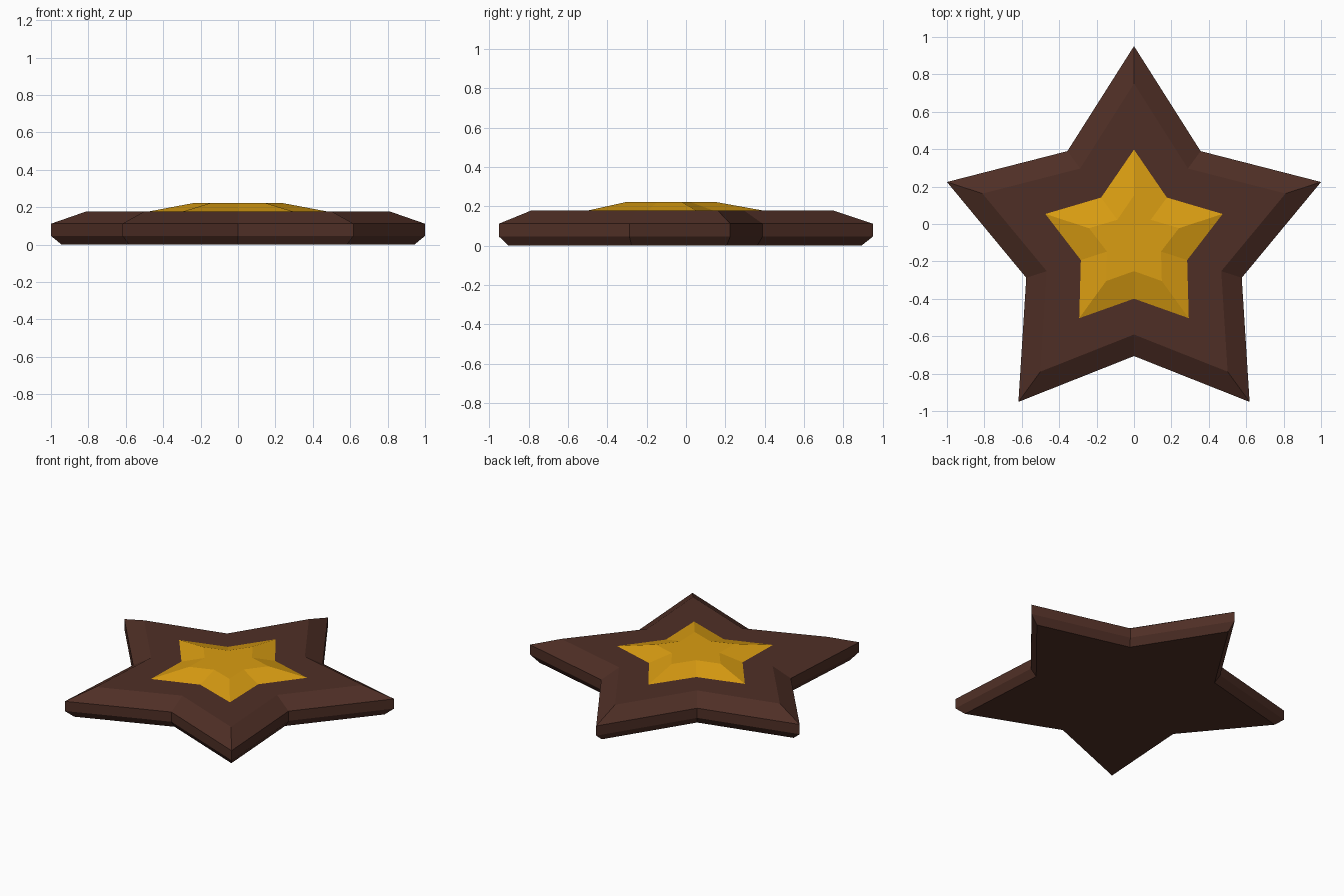
import bpy, bmesh, math

if "Cube" in bpy.data.objects:
    bpy.data.objects.remove(bpy.data.objects["Cube"])

R = 1 / math.sin(math.radians(72))       # tip radius giving a 2 unit width
RATIO = 0.576                            # notch radius / tip radius
CY = -(R - R * math.cos(math.radians(36))) / 2   # centres the star on y


def material(name, rgb):
    m = bpy.data.materials.new(name)
    m.diffuse_color = (*rgb, 1)
    m.use_nodes = True
    m.node_tree.nodes["Principled BSDF"].inputs["Base Color"].default_value = m.diffuse_color
    return m


def star(name, layers, ratio, mat):
    """Stack star outlines given as (tip radius, z) and skin them."""
    bm = bmesh.new()
    rings = []
    for radius, z in layers:
        ring = []
        for i in range(10):
            a = math.radians(90 + 36 * i)
            r = radius * (ratio if i % 2 else 1)
            ring.append(bm.verts.new((r * math.cos(a), CY + r * math.sin(a), z)))
        rings.append(ring)
    for low, high in zip(rings, rings[1:]):
        for i in range(10):
            j = (i + 1) % 10
            bm.faces.new((low[i], low[j], high[j], high[i]))
    bm.faces.new(rings[0][::-1])
    bm.faces.new(rings[-1])
    bmesh.ops.recalc_face_normals(bm, faces=bm.faces[:])
    mesh = bpy.data.meshes.new(name)
    bm.to_mesh(mesh)
    bm.free()
    mesh.materials.append(mat)
    obj = bpy.data.objects.new(name, mesh)
    bpy.context.collection.objects.link(obj)
    return obj


brown = material("dark brown", (0.078, 0.028, 0.019))
gold = material("gold", (0.70, 0.337, 0.006))

# Bevelled brown star plate
star("star_base", [(R * 0.943, 0), (R, 0.047), (R, 0.112), (R * 0.81, 0.178)], RATIO, brown)
# Raised gold star, sunk slightly into the plate
star("star_inlay", [(0.515, 0.175), (0.253, 0.222)], 0.6, gold)
